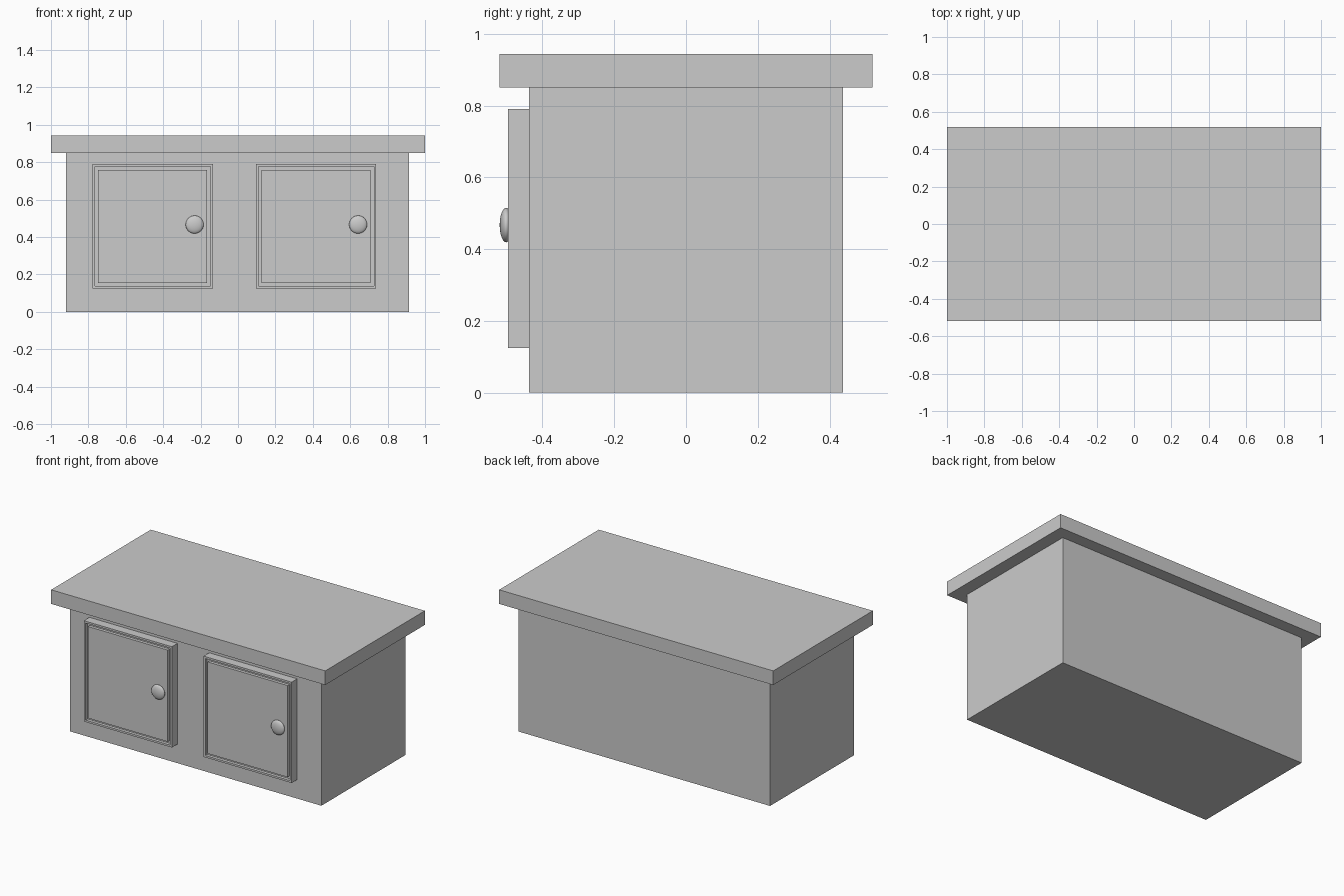
import bpy, bmesh, math

if "Cube" in bpy.data.objects:
    bpy.data.objects.remove(bpy.data.objects["Cube"])


def box(name, x0, x1, y0, y1, z0, z1):
    bpy.ops.mesh.primitive_cube_add(size=1, location=((x0 + x1) / 2, (y0 + y1) / 2, (z0 + z1) / 2))
    ob = bpy.context.object
    ob.name = name
    ob.scale = (x1 - x0, y1 - y0, z1 - z0)
    bpy.ops.object.transform_apply(location=False, rotation=False, scale=True)
    return ob


def door(name, x0):
    ob = box(name, x0, x0 + 0.643, -0.496, -0.438, 0.125, 0.79)
    bm = bmesh.new()
    bm.from_mesh(ob.data)
    bm.normal_update()
    front = min(bm.faces, key=lambda f: f.calc_center_median().y)
    # outer rim, then a narrow groove around the flat panel
    bmesh.ops.inset_region(bm, faces=[front], thickness=0.018)
    groove = bmesh.ops.inset_region(bm, faces=[front], thickness=0.025)["faces"]
    ext = bmesh.ops.extrude_face_region(bm, geom=groove)["geom"]
    bmesh.ops.translate(bm, vec=(0, 0.02, 0), verts=[g for g in ext if isinstance(g, bmesh.types.BMVert)])
    bmesh.ops.delete(bm, geom=[f for f in groove if f.is_valid], context='FACES_ONLY')
    bmesh.ops.recalc_face_normals(bm, faces=bm.faces)
    bm.to_mesh(ob.data)
    bm.free()


def knob(name, x):
    bpy.ops.mesh.primitive_uv_sphere_add(segments=32, ring_count=16, radius=1,
                                         location=(x, -0.501, 0.467), rotation=(math.pi / 2, 0, 0))
    ob = bpy.context.object
    ob.name = name
    ob.scale = (0.048, 0.048, 0.018)
    bpy.ops.object.shade_smooth()


# cabinet body and overhanging worktop
box("cabinet_body", -0.92, 0.915, -0.438, 0.438, 0, 0.85)
box("worktop", -1, 1, -0.519, 0.519, 0.85, 0.943)

# two framed doors with flattened round knobs
for side, x in (("left", -0.778), ("right", 0.096)):
    door(side + "_door", x)
    knob(side + "_knob", x + 0.546)
